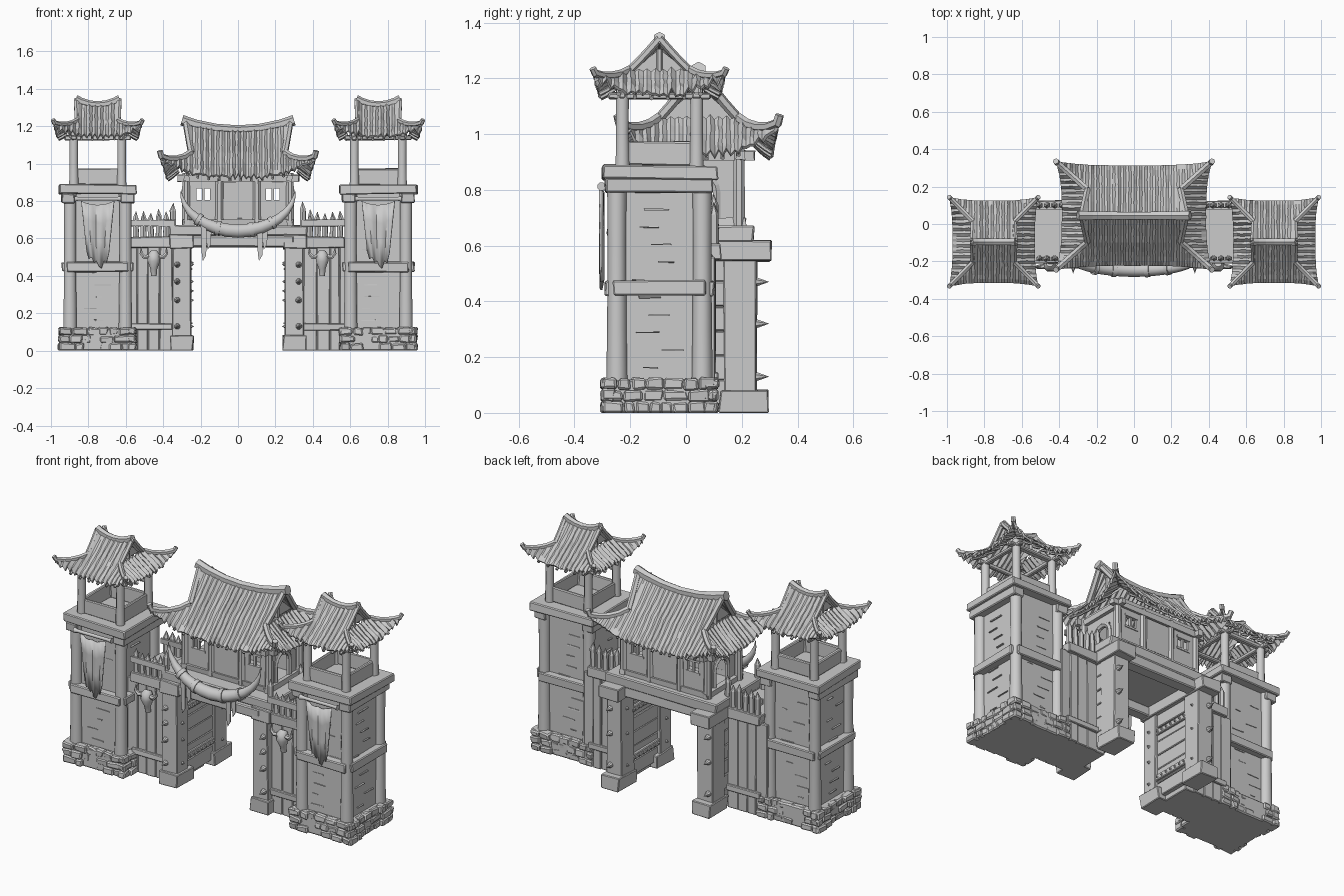
import bpy, bmesh, math, random
from mathutils import Vector, Matrix

random.seed(4)
if "Cube" in bpy.data.objects:
    bpy.data.objects.remove(bpy.data.objects["Cube"])

grey = bpy.data.materials.new("plain_grey")
grey.use_nodes = True
grey.diffuse_color = (0.6, 0.6, 0.6, 1)
grey.node_tree.nodes["Principled BSDF"].inputs["Base Color"].default_value = (0.6, 0.6, 0.6, 1)
rnd = random.uniform


def lerp(a, b, t):
    return a + (b - a) * t


def finish(name, bm, bevel=0, thick=0, smooth=False):
    bmesh.ops.remove_doubles(bm, verts=bm.verts, dist=1e-5)
    bmesh.ops.recalc_face_normals(bm, faces=bm.faces)
    me = bpy.data.meshes.new(name)
    bm.to_mesh(me)
    bm.free()
    ob = bpy.data.objects.new(name, me)
    bpy.context.collection.objects.link(ob)
    me.materials.append(grey)
    if thick:
        m = ob.modifiers.new("thickness", "SOLIDIFY")
        m.thickness, m.offset = thick, 0
    if bevel:
        m = ob.modifiers.new("bevel", "BEVEL")
        m.width, m.segments, m.limit_method = bevel, 1, "ANGLE"
    if smooth:
        bpy.ops.object.select_all(action="DESELECT")
        ob.select_set(True)
        bpy.context.view_layer.objects.active = ob
        bpy.ops.object.shade_smooth_by_angle(angle=math.radians(50))


def box(bm, x, y, z, jit=0.0):
    """Box from (min, max) ranges with hand-hewn corners."""
    c = [(a[0] + a[1]) / 2 for a in (x, y, z)]
    s = [abs(a[1] - a[0]) for a in (x, y, z)]
    made = bmesh.ops.create_cube(bm, matrix=Matrix.Translation(c) @ Matrix.Diagonal((*s, 1)))
    for v in made["verts"]:
        v.co += Vector((rnd(-jit, jit), rnd(-jit, jit), rnd(-jit, jit) if v.co.z > 0.01 else 0))


def sweep(bm, pts, radii, n=8, ref=None):
    """Round or faceted bar along points."""
    pts = [Vector(p) for p in pts]
    whole = (pts[-1] - pts[0]).normalized()
    ref = ref or (Vector((0, 1, 0)) if abs(whole.z) > 0.8 else Vector((0, 0, 1)))
    rings = []
    for i, p in enumerate(pts):
        t = (pts[min(i + 1, len(pts) - 1)] - pts[max(i - 1, 0)]).normalized()
        a = t.cross(ref).normalized()
        b = a.cross(t)
        ang = [math.tau * (k + 0.5) / n for k in range(n)]
        rings.append([bm.verts.new(p + (a * math.cos(q) + b * math.sin(q)) * max(radii[i], 1e-4)) for q in ang])
    for r0, r1 in zip(rings, rings[1:]):
        for k in range(n):
            bm.faces.new((r0[k], r0[(k + 1) % n], r1[(k + 1) % n], r1[k]))
    bm.faces.new(rings[0])
    bm.faces.new(rings[-1])


def roof(name, cx, cy, ex, ey, ze, lift, gx, gy, gz, rx, rz, step, beam):
    """Hip-and-gable roof with upturned corners, ribs, ridge and rafters."""
    def at(a, t, side, sgn):
        E, D, G, H = (ey, ex, gy, gx) if side else (ex, ey, gx, gy)
        w = lerp(E, G, t) if t <= 1 else lerp(G, rx, 0.6 * (t - 1))
        hit = abs(a) >= w
        a = max(-w, min(w, a))
        k = abs(a) / w
        if t <= 1:
            d = lerp(D * (0.92 + 0.08 * k ** 3), H, t)
            z = lerp(ze, gz, t ** 1.25) + lift * k ** 2.8 * (1 - t) ** 1.6
        else:
            d = H * (2 - t)
            z = lerp(gz, rz, (t - 1) ** 1.1) + lift * 0.5 * k * k * (t - 1)
        p = (cx + sgn * d, cy + a, z) if side else (cx + a, cy + sgn * d, z)
        return Vector(p), hit
    tiles, rafters = bmesh.new(), bmesh.new()
    for side in (0, 1):
        E = ey if side else ex
        rows = [0, 0.2, 0.4, 0.6, 0.8, 1] + ([] if side else [1.25, 1.5, 1.75, 2])
        n = 2 * round(E / step)
        for sgn in (-1, 1):
            cols = []
            for i in range(n + 1):
                a = lerp(-E, E, i / n)
                rib, col = (rnd(0.007, 0.019) if i % 2 else 0), []
                for t in rows:
                    p, hit = at(a + rnd(-0.002, 0.002), t, side, sgn)
                    p.z += 0 if hit else rib + rnd(-0.002, 0.002)
                    if t == 0 and not hit:
                        p.z -= rnd(0, 0.018)
                    col.append(tiles.verts.new(p))
                cols.append(col)
                if i % 4 == 2 and abs(a) < E * 0.7:
                    q = [at(a, t, side, sgn)[0] - Vector((0, 0, 0.022)) for t in (0.05, 0.25, 0.5)]
                    sweep(rafters, q, [0.008] * 3, 6)
            for c0, c1 in zip(cols, cols[1:]):
                for j in range(len(rows) - 1):
                    tiles.faces.new((c0[j], c1[j], c1[j + 1], c0[j + 1]))
    bmesh.ops.dissolve_degenerate(tiles, dist=1e-5, edges=tiles.edges)
    finish(name + "_tiles", tiles, thick=0.012)
    finish(name + "_rafters", rafters)
    trim = bmesh.new()
    for sx in (-1, 1):
        for sy in (-1, 1):
            hip = [at(sx * 9, t, 0, sy)[0] + Vector((0, 0, 0.012)) for t in (0.03, 0.25, 0.5, 0.75, 1)]
            tip = hip[0] + Vector((sx * 0.008, sy * 0.008, lift * 0.3))
            sweep(trim, [tip] + hip, [beam * 0.9] + [beam] * 5, 6)
            gab = [at(sx * 9, t, 0, sy)[0] + Vector((0, 0, 0.008)) for t in (1, 1.33, 1.66, 2)]
            sweep(trim, gab, [beam] * 4, 6)
        # gable wall and king post
        x = cx + sx * (gx - 0.025)
        trim.faces.new([trim.verts.new((x, cy + dy, z)) for dy, z in ((-gy, gz), (gy, gz), (0, rz))])
        sweep(trim, [(x, cy, gz), (x, cy, rz)], [beam * 0.8] * 2, 6)
    us = [-1, -0.75, -0.4, 0, 0.4, 0.75, 1]
    sweep(trim, [(cx + u * rx, cy, rz + 0.01 + lift * 0.5 * u * u) for u in us],
          [beam * (1.3 + 0.3 * abs(u) ** 3) for u in us], 6)
    finish(name + "_ridge_beams", trim)


def frame(bm, cx, cy, hx, hy, z, w, over=0.0):
    """Four beams round a rectangle."""
    for s in (-1, 1):
        box(bm, (cx - hx - over, cx + hx + over), (cy + s * hy - w, cy + s * hy + w), z, 0.004)
        box(bm, (cx + s * hx - w, cx + s * hx + w), (cy - hy - over, cy + hy + over), (z[0] + 0.002, z[1] - 0.002), 0.004)


def tower(tag, cx, cy):
    stone, planks, wood, cols = bmesh.new(), bmesh.new(), bmesh.new(), bmesh.new()
    box(stone, (cx - 0.188, cx + 0.188), (cy - 0.193, cy + 0.193), (0, 0.12))
    # rough stones in three courses, and splinters on the walls above, on every side
    for side in range(4):
        turn = Matrix.Rotation(side * math.pi / 2, 3, "Z")

        def turned(bm, u, v, z, jit):
            p, q = turn @ Vector((u[0], v[0], 0)), turn @ Vector((u[1], v[1], 0))
            box(bm, sorted((cx + p.x, cx + q.x)), sorted((cy + p.y, cy + q.y)), z, jit)
        for r in range(3):
            u = -0.205
            while u < 0.19:
                w = min(rnd(0.04, 0.09), 0.205 - u)
                deep = 0.203 if abs(u + w / 2) > 0.09 else 0.19
                turned(stone, (u, u + w - 0.003), (-deep - rnd(0, 0.008), -0.16), (r * 0.042, r * 0.042 + 0.04), 0.006)
                u += w
        for i in range(10):
            u, z = rnd(-0.1, 0.04), 0.16 + i * 0.063
            turned(planks, (u, u + rnd(0.03, 0.09)), (-0.158, -0.14), (z, z + 0.005), 0.002)
    finish(tag + "_stone_base", stone, 0.007)
    box(planks, (cx - 0.149, cx + 0.149), (cy - 0.154, cy + 0.154), (0.1, 0.86))
    finish(tag + "_plank_walls", planks)
    frame(wood, cx, cy, 0.165, 0.168, (0.42, 0.475), 0.028)
    for s in (-1, 1):
        box(wood, (cx + s * 0.158 - 0.036, cx + s * 0.158 + 0.036), (cy - 0.195, cy + 0.19), (0.79, 0.84), 0.004)
    box(wood, (cx - 0.208, cx + 0.208), (cy - 0.205, cy + 0.207), (0.838, 0.888), 0.005)
    # lookout parapet and head beams
    frame(wood, cx, cy, 0.125, 0.13, (0.885, 0.975), 0.01)
    frame(wood, cx, cy, 0.128, 0.133, (1.125, 1.15), 0.014, 0.05)
    finish(tag + "_timber", wood, 0.005)
    for sx in (-1, 1):
        for sy in (-1, 1):
            sweep(cols, [(cx + sx * 0.148, cy + sy * 0.153, z) for z in (0.11, 0.3, 0.6, 0.84)], [0.038, 0.035, 0.033, 0.035], 10)
            sweep(cols, [(cx + sx * 0.128, cy + sy * 0.133, z) for z in (0.88, 1.0, 1.17)], [0.027, 0.024, 0.025], 8)
    finish(tag + "_columns", cols, smooth=True)
    roof(tag + "_roof", cx, cy, 0.235, 0.235, 1.148, 0.06, 0.11, 0.108, 1.22, 0.118, 1.305, 0.0145, 0.0145)
    # hanging banner with a ragged hem
    cloth, pole = bmesh.new(), bmesh.new()
    hem = [0.53, 0.49, 0.50, 0.47, 0.48, 0.45, 0.44, 0.48, 0.47, 0.52]
    grid = []
    for i, low in enumerate(hem):
        u = i / (len(hem) - 1) * 2 - 1
        grid.append([cloth.verts.new((cx + u * lerp(0.088, 0.06, t), cy - 0.207 + 0.007 * math.sin(i * 1.9 + t), lerp(0.8 - 0.02 * (1 - u * u), low, t)))
                     for t in (0, 0.3, 0.6, 1)])
    for a, b in zip(grid, grid[1:]):
        for j in range(3):
            cloth.faces.new((a[j], b[j], b[j + 1], a[j + 1]))
    finish(tag + "_banner", cloth, thick=0.006, smooth=True)
    sweep(pole, [(cx + u, cy - 0.208, 0.812) for u in (-0.125, -0.1, 0, 0.1, 0.125)], [0.016, 0.01, 0.01, 0.01, 0.016], 8)
    finish(tag + "_banner_pole", pole, smooth=True)


def wing(tag, s):
    wood, spikes, skull = bmesh.new(), bmesh.new(), bmesh.new()
    X = lambda a, b: sorted((s * a, s * b))
    box(wood, X(0.29, 0.58), (-0.172, 0.095), (0, 0.57))
    # upright planks, cross rails and top beam
    x = 0.35
    while x < 0.56:
        w = rnd(0.05, 0.075)
        box(wood, X(x, x + w - 0.001), (-0.178 - rnd(0, 0.006), 0.1 + rnd(0, 0.006)), (0, 0.56), 0.002)
        x += w
    box(wood, X(0.35, 0.57), (-0.197, 0.118), (0.11, 0.145), 0.003)
    box(wood, X(0.35, 0.57), (-0.21, 0.125), (0.55, 0.61), 0.004)
    # gate pillars with footings, and the plank leaf between them
    for y0, y1 in ((-0.22, -0.115), (0.135, 0.253)):
        box(wood, X(0.25, 0.352), (y0, y1), (0, 0.56), 0.004)
        box(wood, X(0.24, 0.362), (y0 - 0.015, y1 + 0.04), (0, 0.08), 0.006)
    for i in range(6):
        box(wood, X(0.262 + rnd(0, 0.006), 0.35), (-0.13, 0.16), (0.03 + i * 0.088, 0.117 + i * 0.088), 0.002)
    for z in (0.13, 0.42):
        box(wood, X(0.252, 0.3), (-0.12, 0.15), (z, z + 0.035), 0.002)
    box(wood, X(0.24, 0.368), (-0.225, 0.305), (0.545, 0.62), 0.005)
    finish(tag + "_wall", wood, 0.004)
    # iron spikes on pillars and leaf
    for y, d, heights in ((-0.215, -1, (0.13, 0.27, 0.37, 0.46)), (0.248, 1, (0.13, 0.32, 0.47))):
        for z in heights:
            sweep(spikes, [(s * 0.325, y, z), (s * 0.325, y + d * 0.012, z), (s * 0.325, y + d * 0.05, z)], [0.018, 0.015, 0], 8)
            sweep(spikes, [(s * 0.255, y - d * 0.045, z), (s * 0.235, y - d * 0.045, z)], [0.012, 0], 6)
    for i in range(7):
        for z in (0.147, 0.437):
            sweep(spikes, [(s * 0.255, -0.1 + i * 0.038, z), (s * 0.243, -0.1 + i * 0.038, z)], [0.009, 0.003], 6)
    # palisade
    for y in (-0.185, 0.1):
        for i in range(6):
            x, h = s * (0.345 + i * 0.04), rnd(0.69, 0.72) + (0.05 if i == 0 else 0)
            sweep(spikes, [(x, y, 0.6), (x + rnd(-0.006, 0.006), y, h), (x, y, h + 0.04)], [0.018, 0.017, 0], 6)
        box(spikes, X(0.34, 0.57), (y - 0.022, y - 0.01), (0.665, 0.7), 0.003)
    finish(tag + "_spikes", spikes)
    # horned skull
    c = s * 0.45
    sweep(skull, [(c, -0.21, 0.53), (c, -0.22, 0.51), (c, -0.222, 0.48), (c, -0.215, 0.44), (c, -0.21, 0.4)],
          [0.02, 0.034, 0.036, 0.02, 0.016], 8)
    for d in (-1, 1):
        sweep(skull, [(c + d * 0.02, -0.225, 0.505), (c + d * 0.05, -0.228, 0.5), (c + d * 0.068, -0.23, 0.52), (c + d * 0.068, -0.23, 0.555)],
              [0.014, 0.013, 0.01, 0.001], 6, Vector((0, 1, 0)))
    finish(tag + "_skull", skull, smooth=True)


for s, tag in ((1, "left"), (-1, "right")):
    tower(tag + "_tower", s * 0.75, -0.095)
    wing(tag + "_wing", s)

# gate deck and lintels
deck = bmesh.new()
box(deck, (-0.37, 0.37), (-0.205, 0.245), (0.61, 0.672), 0.005)
for y in (-0.19, 0.2):
    box(deck, (-0.3, 0.3), (y - 0.035, y + 0.035), (0.552, 0.615), 0.004)
finish("gate_deck", deck, 0.006)

# hollow gatehouse room with posts, rails, open windows and side arches
house, cy = bmesh.new(), 0.045
frame(house, 0, cy, 0.275, 0.15, (0.665, 0.7), 0.014, 0.02)
frame(house, 0, cy, 0.275, 0.15, (0.905, 0.94), 0.014, 0.05)
for y in (-0.1, 0.19):
    for x in (-0.278, -0.1, 0.1, 0.278):
        sweep(house, [(x, y, 0.66), (x, y, 0.95)], [0.024, 0.021], 8)
    wall = (y - 0.008, y + 0.008)
    for z in ((0.66, 0.8), (0.872, 0.97)):
        box(house, (-0.265, 0.265), wall, z)
    for s in (-1, 1):
        for a, b in ((0.0, 0.15), (0.222, 0.265)):
            box(house, sorted((s * a, s * b)), wall, (0.8, 0.872))
        box(house, (s * 0.186 - 0.006, s * 0.186 + 0.006), wall, (0.8, 0.872))
        for z in (0.8, 0.872):
            box(house, (s * 0.186 - 0.045, s * 0.186 + 0.045), (y - 0.013, y + 0.013), (z - 0.006, z + 0.006))
    box(house, (-0.08, 0.08), (y - 0.014, y + 0.014), (0.71, 0.9), 0.003)
for s in (-1, 1):
    side = sorted((s * 0.25, s * 0.265))
    box(house, side, (-0.1, cy - 0.065), (0.66, 0.97))
    box(house, side, (cy + 0.065, 0.19), (0.66, 0.97))
    box(house, side, (-0.1, 0.19), (0.85, 0.97))
    arch = [(s * 0.262, cy + 0.065 * math.cos(a), 0.79 + 0.065 * math.sin(a)) for a in [math.pi * k / 8 for k in range(9)]]
    sweep(house, [(s * 0.262, cy + 0.065, 0.68)] + arch + [(s * 0.262, cy - 0.065, 0.68)], [0.016] * 11, 6, Vector((1, 0, 0)))
finish("gatehouse_room", house)
roof("gatehouse_roof", 0, cy, 0.415, 0.287, 0.93, 0.1, 0.25, 0.14, 1.05, 0.3, 1.172, 0.0145, 0.018)

# great curved tusk with bindings and hanging rags
tusk, rags = bmesh.new(), bmesh.new()
arc = [(0.305 * math.sin(a), -0.245 + 0.02 * math.sin(a) ** 2, 0.86 - 0.22 * math.cos(a)) for a in [math.radians(lerp(-92, 92, k / 16)) for k in range(17)]]
sweep(tusk, arc, [0.038 * (1 - abs(k / 8 - 1) ** 1.7) for k in range(17)], 10, Vector((0, 1, 0)))
for k in (4, 6, 9, 11):
    p, q = Vector(arc[k]), Vector(arc[k + 1])
    sweep(tusk, [p, p.lerp(q, 0.4)], [0.036 if k in (4, 11) else 0.041] * 2, 10, Vector((0, 1, 0)))
finish("curved_tusk", tusk, smooth=True)
for x in (-0.17, 0.13):
    for d, low in ((-0.014, 0.48), (0.012, 0.54)):
        pts = ((x + d - 0.016, 0.68), (x + d + 0.016, 0.68), (x + d + 0.014, low + 0.03), (x + d - 0.004, low), (x + d - 0.01, low + 0.04))
        rags.faces.new([rags.verts.new((a, -0.25 + d * 0.5, z)) for a, z in pts])
finish("hanging_rags", rags, thick=0.006)
